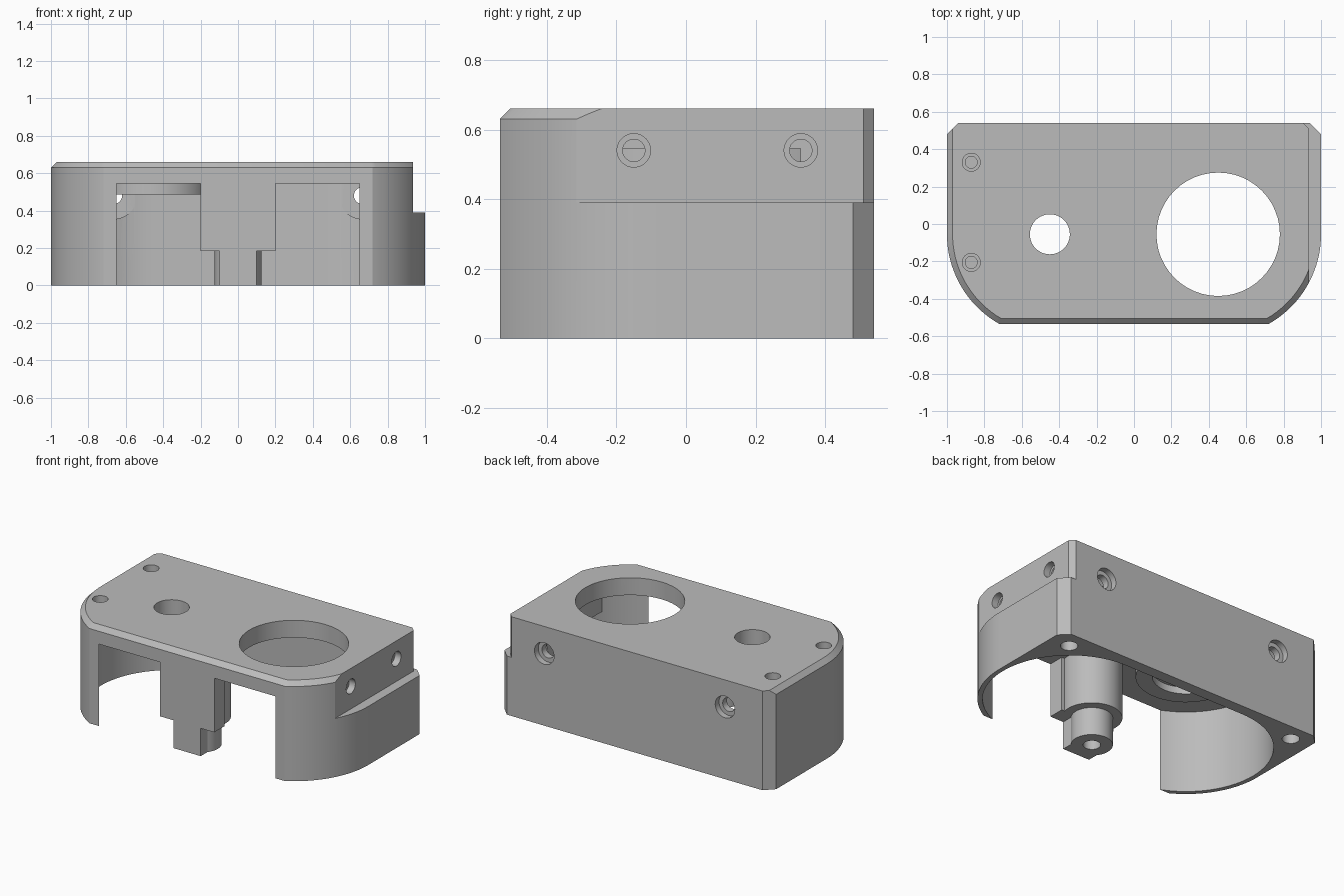
import bpy, bmesh, math
from mathutils import Matrix, Vector

if "Cube" in bpy.data.objects:
    bpy.data.objects.remove(bpy.data.objects["Cube"])

CX, CY = 0.45, -0.055          # centres of the two round chambers (x mirrored)
grey = bpy.data.materials.new("plain grey")
grey.diffuse_color = (0.5, 0.5, 0.5, 1)
grey.use_nodes = True
grey.node_tree.nodes["Principled BSDF"].inputs["Base Color"].default_value = grey.diffuse_color


def loft(name, layers):
    """Solid through a stack of (outline, z) layers with equal point counts."""
    bm = bmesh.new()
    rings = [[bm.verts.new((x, y, z)) for x, y in pts] for pts, z in layers]
    bm.faces.new(rings[0])
    bm.faces.new(rings[-1])
    for a, b in zip(rings, rings[1:]):
        for i in range(len(a)):
            j = (i + 1) % len(a)
            bm.faces.new((a[i], a[j], b[j], b[i]))
    bmesh.ops.recalc_face_normals(bm, faces=bm.faces)
    me = bpy.data.meshes.new(name)
    bm.to_mesh(me)
    bm.free()
    ob = bpy.data.objects.new(name, me)
    bpy.context.collection.objects.link(ob)
    return ob


def prism(pts, z0, z1):
    return loft("cutter", [(pts, z0), (pts, z1)])


def box(x0, x1, y0, y1, z0, z1):
    return prism([(x0, y0), (x1, y0), (x1, y1), (x0, y1)], z0, z1)


def arc(cx, cy, r, a0, a1, n):
    return [(cx + r * math.cos(a0 + (a1 - a0) * i / n),
             cy + r * math.sin(a0 + (a1 - a0) * i / n)) for i in range(n + 1)]


def rod(start, axis, r, length):
    """Cylinder from start along axis."""
    ob = prism(arc(0, 0, r, 0, math.tau, 48)[:-1], 0, length)
    rot = Vector(axis).to_track_quat('Z', 'Y').to_matrix().to_4x4()
    ob.data.transform(Matrix.Translation(start) @ rot)
    return ob


def cut(ob, *tools):
    for t in tools:
        t.hide_render = True
        m = ob.modifiers.new("cut", 'BOOLEAN')
        m.operation, m.solver, m.object = 'DIFFERENCE', 'EXACT', t
        bpy.context.view_layer.objects.active = ob
        bpy.ops.object.modifier_apply(modifier=m.name)
        bpy.data.objects.remove(t)


def outline(o):
    """Body outline, side and front edges moved inward by o."""
    r = 0.55 - o
    end = math.asin((0.48 - o) / r)
    left = arc(-CX, CY, r, math.pi, math.pi + end, 24)
    right = [(-x, y) for x, y in reversed(left)]
    return ([(0.94, 0.54), (-0.94, 0.54), (-1 + o, 0.48 + o)] + left + right
            + [(1 - o, 0.48 + o)])


# Shell with bevelled top edge
body = loft("housing", [(outline(0), 0), (outline(0), 0.63), (outline(0.03), 0.66)])

# Inner chamber, leaving the thick side pad, the centre post and the ceiling ring
R = 0.52
stadium = (arc(CX, CY, R, -math.pi / 2, math.pi / 2, 48)
           + arc(-CX, CY, R, math.pi / 2, 1.5 * math.pi, 48))
chamber = prism(stadium, -0.1, 0.545)
cut(chamber,
    box(0.87, 1.2, -1, 1, 0.36, 0.8),                     # side pad
    box(-0.2, 0.2, -0.8, -0.43, 0.185, 0.8),              # post front plate
    rod((0, -0.39, 0.185), (0, 0, 1), 0.182, 0.6),        # post upper barrel
    box(-0.1, 0.1, -0.8, -0.43, -0.3, 0.3),               # post foot
    rod((0, -0.39, -0.3), (0, 0, 1), 0.125, 0.6),         # post foot barrel
    rod((-CX, CY, 0.485), (0, 0, 1), 0.3, 0.3))           # ceiling ring
cut(body, chamber)

# Step along the upper right side
cut(body, prism([(0.935, -1), (1.5, -1), (1.5, 1), (0.875, 1), (0.875, 0.57),
                 (0.935, 0.51)], 0.39, 1))

# Openings in the top
cut(body, rod((CX, CY, 0.4), (0, 0, 1), 0.33, 0.5),
    rod((-CX, CY, 0.4), (0, 0, 1), 0.107, 0.5),
    rod((-CX, CY, 0.4), (0, 0, 1), 0.2, 0.13))

# Screw holes: top left and right side, each with a wider mouth
for y in (0.33, -0.205):
    cut(body, rod((-0.87, y, 0.7), (0, 0, -1), 0.048, 0.09),
        rod((-0.87, y, 0.7), (0, 0, -1), 0.032, 0.14))
for y in (0.33, -0.15):
    cut(body, rod((1.0, y, 0.54), (-1, 0, 0), 0.048, 0.11),
        rod((1.0, y, 0.54), (-1, 0, 0), 0.032, 0.2))

# Back bolt holes and bottom corner holes
for s in (-1, 1):
    cut(body, rod((s * 0.665, 0.3, 0.48), (0, 1, 0), 0.125, 0.155),
        rod((s * 0.665, 0.6, 0.48), (0, -1, 0), 0.072, 0.1),
        rod((s * 0.665, 0.6, 0.48), (0, -1, 0), 0.045, 0.25),
        rod((s * 0.86, 0.425, -0.1), (0, 0, 1), 0.052, 0.35))
cut(body, rod((0, -0.39, -0.1), (0, 0, 1), 0.052, 0.4))    # post hole

body.data.materials.clear()
body.data.materials.append(grey)
bpy.ops.object.select_all(action='DESELECT')
body.select_set(True)
bpy.context.view_layer.objects.active = body
bpy.ops.object.shade_smooth_by_angle(angle=math.radians(25))
